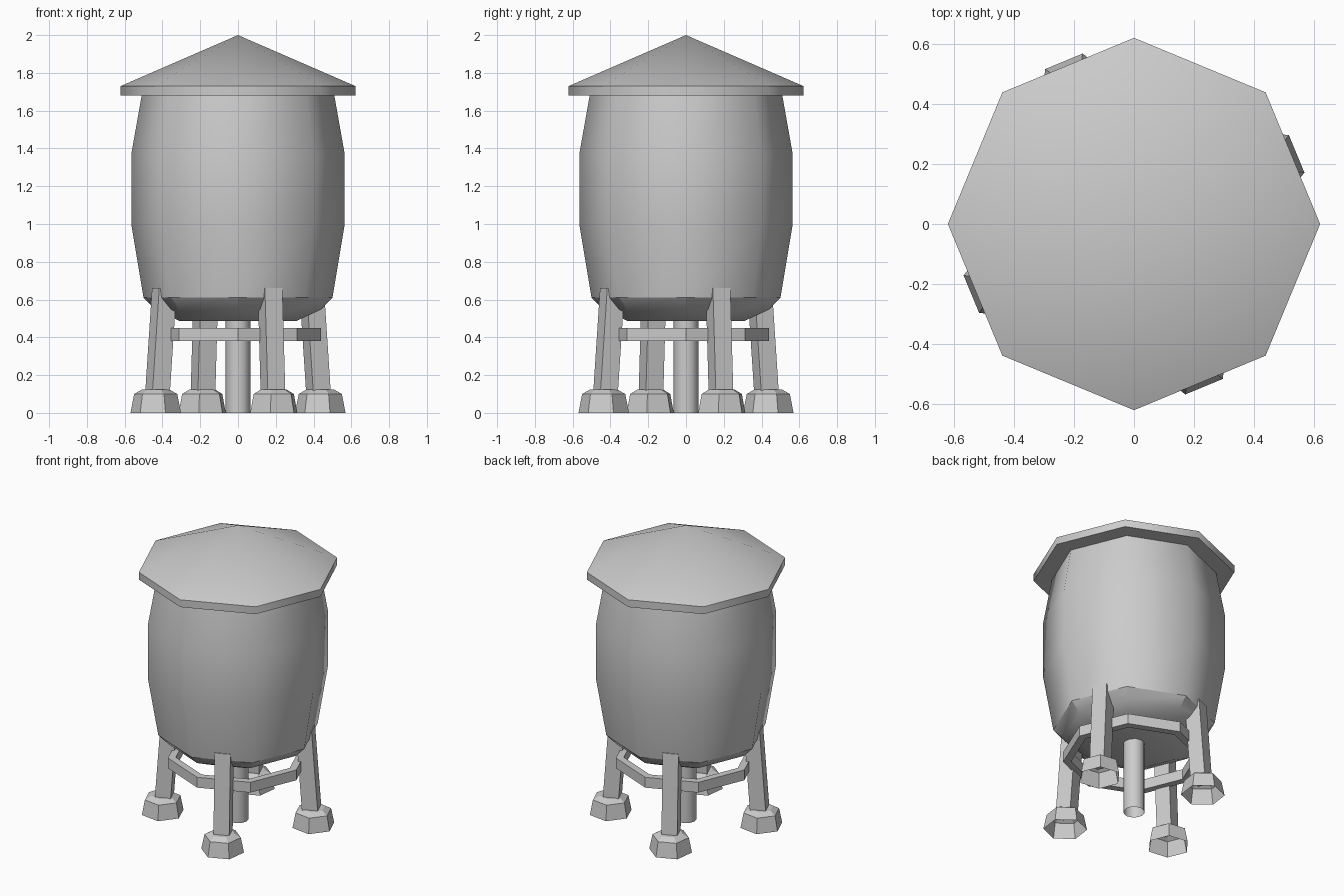
import bpy, bmesh
from math import cos, sin, pi, radians
from mathutils import Matrix, Vector

cube = bpy.data.objects.get("Cube")
if cube:
    bpy.data.objects.remove(cube, do_unlink=True)

grey = bpy.data.materials.new("plain_grey")
grey.use_nodes = True
grey.diffuse_color = (0.6, 0.6, 0.6, 1)
grey.node_tree.nodes["Principled BSDF"].inputs["Base Color"].default_value = (0.6, 0.6, 0.6, 1)


def finish(name, bm, smooth=None, fix_normals=True):
    if fix_normals:
        bmesh.ops.recalc_face_normals(bm, faces=bm.faces)
    mesh = bpy.data.meshes.new(name)
    bm.to_mesh(mesh)
    bm.free()
    mesh.materials.append(grey)
    obj = bpy.data.objects.new(name, mesh)
    bpy.context.collection.objects.link(obj)
    if smooth:
        bpy.ops.object.select_all(action="DESELECT")
        obj.select_set(True)
        bpy.context.view_layer.objects.active = obj
        bpy.ops.object.shade_smooth_by_angle(angle=radians(smooth))
    return obj


def lathe(name, profile, sides=8, turn=0.0, centre=(0, 0), smooth=None, closed=False):
    """Sweep (radius, height) points, listed upwards on the outside, round a vertical axis."""
    bm = bmesh.new()
    rings = []
    for r, z in profile:
        angles = [turn + 2 * pi * i / sides for i in range(sides if r else 1)]
        rings.append([bm.verts.new((centre[0] + r * cos(a), centre[1] + r * sin(a), z))
                      for a in angles])
    pairs = list(zip(rings, rings[1:]))
    if closed:
        pairs.append((rings[-1], rings[0]))
    for low, high in pairs:
        for i in range(sides):
            j = (i + 1) % sides
            corners = [low[i % len(low)], low[j % len(low)],
                       high[j % len(high)], high[i % len(high)]]
            bm.faces.new(list(dict.fromkeys(corners)))
    return finish(name, bm, smooth, fix_normals=False)


# Tank: bulging wall, tapered base and overhanging roof
lathe("tank_wall", [(0.5, 0.61), (0.565, 1.0), (0.565, 1.37), (0.51, 1.68)], smooth=46)
lathe("tank_base", [(0, 0.487), (0.31, 0.487), (0.44, 0.547), (0.5, 0.61)], smooth=30)
lathe("roof", [(0, 1.68), (0.622, 1.68), (0.622, 1.73), (0, 2.0)], smooth=46)

# Central pipe, open at the bottom
lathe("central_pipe", [(0.066, 0), (0.066, 0.49)], sides=12, smooth=46)

# Bracing ring through the legs
lathe("brace_ring", [(0.39, 0.38), (0.44, 0.38), (0.44, 0.45), (0.39, 0.45)], closed=True)


# Leaning square legs on hollow six-sided feet
def leg(name, place, facing, half=0.05):
    bm = bmesh.new()
    bmesh.ops.create_cube(bm, size=2)
    turn = Matrix.Rotation(facing, 3, "Z")
    for v in bm.verts:
        top = v.co.z > 0
        reach = 0.425 if top else 0.465
        axis = Vector((reach * cos(place), reach * sin(place), 0.66 if top else 0.1))
        v.co = axis + turn @ Vector((v.co.x * half, v.co.y * half, 0))
    finish(name, bm)


for k, side in enumerate(("left", "back", "right", "front")):
    place = radians(23.5 + 90 * k)
    facing = radians(22.5 + 90 * k)
    leg(side + "_leg", place, facing)
    lathe(side + "_foot", [(0.135, 0), (0.115, 0.1), (0.075, 0.123), (0, 0.123)], sides=6,
          turn=facing + pi / 6, centre=(0.475 * cos(place), 0.475 * sin(place)))
